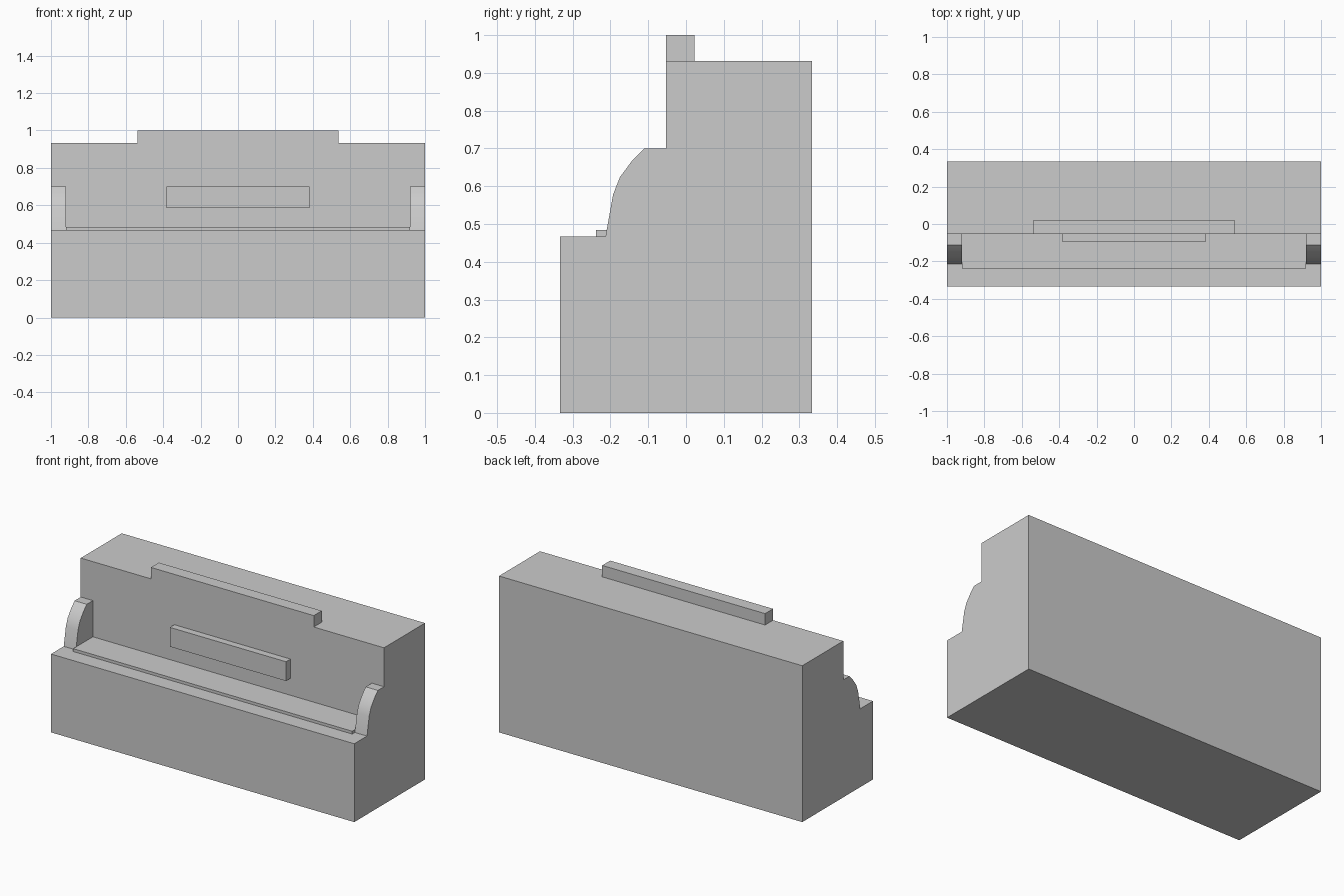
import bpy
import bmesh
import math

if "Cube" in bpy.data.objects:
    bpy.data.objects.remove(bpy.data.objects["Cube"])


def prism(name, profile, x0, x1):
    """Extrude a (y, z) profile along x."""
    bm = bmesh.new()
    face = bm.faces.new([bm.verts.new((x0, y, z)) for y, z in profile])
    ext = bmesh.ops.extrude_face_region(bm, geom=[face])
    verts = [g for g in ext["geom"] if isinstance(g, bmesh.types.BMVert)]
    bmesh.ops.translate(bm, verts=verts, vec=(x1 - x0, 0, 0))
    bmesh.ops.recalc_face_normals(bm, faces=bm.faces)
    mesh = bpy.data.meshes.new(name)
    bm.to_mesh(mesh)
    bm.free()
    obj = bpy.data.objects.new(name, mesh)
    bpy.context.collection.objects.link(obj)
    return obj


def box(name, half_x, y0, y1, z0, z1):
    """Block centred on x = 0."""
    return prism(name, [(y0, z0), (y1, z0), (y1, z1), (y0, z1)], -half_x, half_x)


FRONT, BACK, PANEL = -0.333, 0.333, -0.053
SHELF, TOP = 0.467, 0.932

# Stepped cabinet
prism("cabinet", [(FRONT, 0), (BACK, 0), (BACK, TOP), (PANEL, TOP),
                  (PANEL, SHELF), (FRONT, SHELF)], -1, 1)

# Curved end cheeks, mirrored left and right
cheek = prism("end_cheek", [(PANEL, SHELF), (-0.213, SHELF), (-0.193, 0.578),
                            (-0.175, 0.624), (-0.143, 0.667), (-0.111, 0.7),
                            (PANEL, 0.7)], 0.92, 1)
cheek.modifiers.new("mirror", "MIRROR")
bpy.context.view_layer.objects.active = cheek
cheek.select_set(True)
bpy.ops.object.shade_smooth_by_angle(angle=math.radians(30))

# Thin bed between the cheeks
box("shelf_bed", 0.92, -0.238, PANEL, SHELF, 0.484)

# Ledge on the front panel
box("front_ledge", 0.383, -0.095, PANEL, 0.585, 0.7)

# Raised strip on top
box("top_strip", 0.537, PANEL, 0.022, TOP, 1.0)
